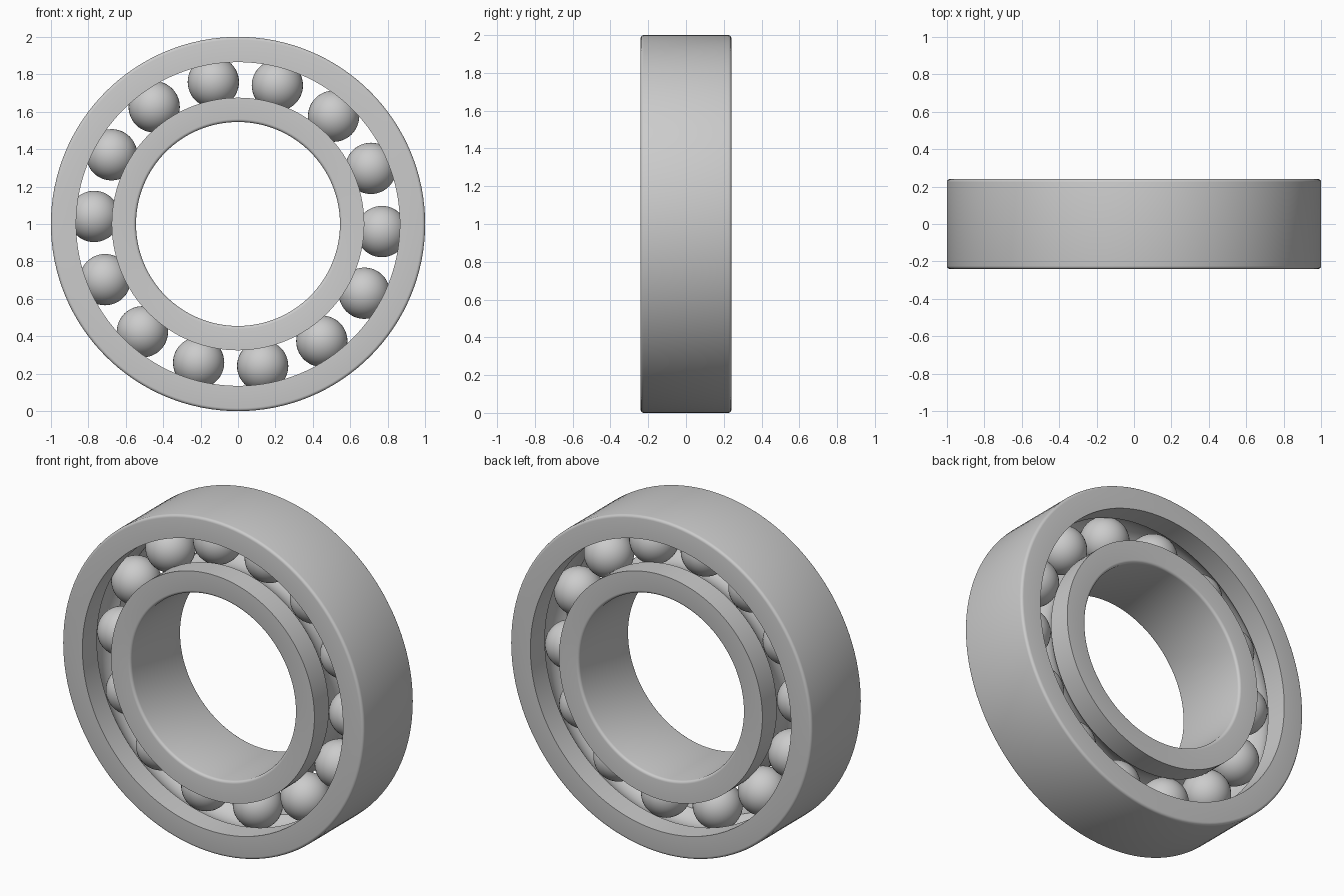
import bpy, bmesh, math
from mathutils import Matrix, Vector

HALF_WIDTH = 0.24
PITCH = 0.77           # radius of the circle of balls
BALL = 0.137
GROOVE = 0.14
COUNT = 14
FILLET = 0.016
CENTRE = Vector((0, 0, 1))

cube = bpy.data.objects.get("Cube")
if cube:
    bpy.data.objects.remove(cube, do_unlink=True)

steel = bpy.data.materials.new("steel_grey")
steel.use_nodes = True
colour = (0.6, 0.6, 0.6, 1)
steel.diffuse_color = colour
steel.node_tree.nodes["Principled BSDF"].inputs["Base Color"].default_value = colour


def finish(bm, name):
    bmesh.ops.recalc_face_normals(bm, faces=bm.faces)
    mesh = bpy.data.meshes.new(name)
    bm.to_mesh(mesh)
    bm.free()
    mesh.materials.append(steel)
    obj = bpy.data.objects.new(name, mesh)
    bpy.context.collection.objects.link(obj)
    bpy.ops.object.select_all(action='DESELECT')
    obj.select_set(True)
    bpy.context.view_layer.objects.active = obj
    bpy.ops.object.shade_smooth_by_angle(angle=math.radians(30))
    return obj


def arc(r, y, radius, start, end, steps):
    """Points (r, y) along an arc, angles in degrees."""
    angles = [math.radians(start + (end - start) * i / steps) for i in range(steps + 1)]
    return [(r + radius * math.cos(a), y + radius * math.sin(a)) for a in angles]


def race(name, rim, land, side):
    """Ring with a filleted rim and a ball groove in its land; side is +1 outer, -1 inner."""
    reach = math.degrees(math.acos(abs(land - PITCH) / GROOVE))
    corner = rim - side * FILLET
    inset = HALF_WIDTH - FILLET
    middle = 0 if side > 0 else 180
    profile = [(land, -HALF_WIDTH)]
    profile += arc(PITCH, 0, GROOVE, middle - side * reach, middle + side * reach, 16)
    profile += [(land, HALF_WIDTH)]
    profile += arc(corner, inset, FILLET, 90, middle, 4)
    profile += arc(corner, -inset, FILLET, middle, 270 if side < 0 else -90, 4)

    bm = bmesh.new()
    verts = [bm.verts.new((r, y, CENTRE.z)) for r, y in profile]
    edges = [bm.edges.new((verts[i - 1], verts[i])) for i in range(len(verts))]
    bmesh.ops.spin(bm, geom=verts + edges, cent=CENTRE, axis=(0, 1, 0),
                   angle=math.tau, steps=128, use_merge=True)
    bmesh.ops.remove_doubles(bm, verts=bm.verts, dist=0.0001)
    return finish(bm, name)


# Rings
race("outer_ring", 1.0, 0.865, 1)
race("inner_ring", 0.545, 0.675, -1)

# Balls
for i in range(COUNT):
    angle = math.radians(-3) + math.tau * i / COUNT
    place = CENTRE + PITCH * Vector((math.cos(angle), 0, math.sin(angle)))
    bm = bmesh.new()
    bmesh.ops.create_uvsphere(bm, u_segments=40, v_segments=24, radius=BALL,
                              matrix=Matrix.Translation(place))
    finish(bm, f"ball_{i + 1}")
